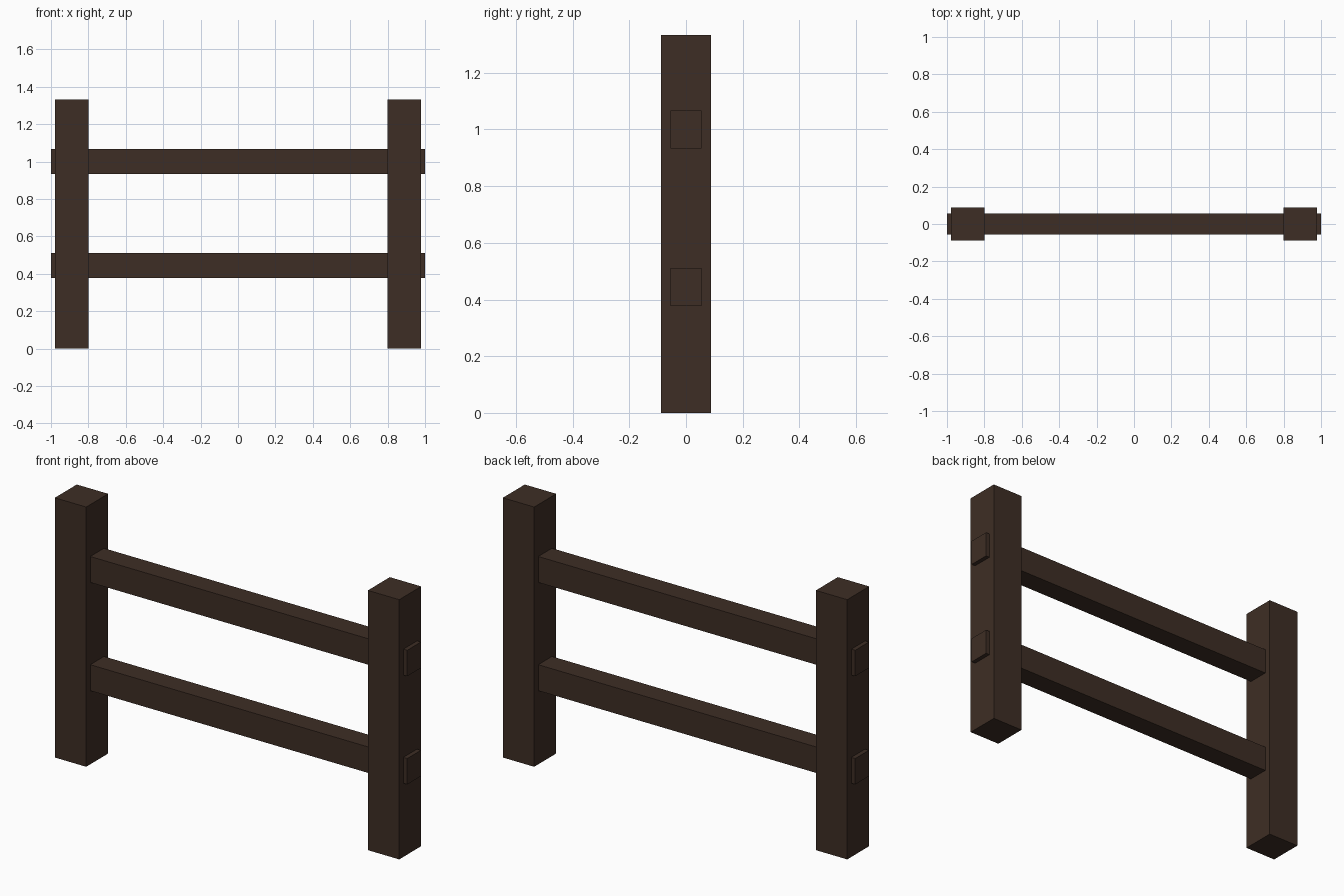
import bpy

if "Cube" in bpy.data.objects:
    bpy.data.objects.remove(bpy.data.objects["Cube"])

# Single dark timber colour
wood = bpy.data.materials.new("dark_brown_wood")
wood.diffuse_color = (0.048, 0.027, 0.018, 1)
wood.use_nodes = True
wood.node_tree.nodes["Principled BSDF"].inputs["Base Color"].default_value = wood.diffuse_color


def beam(name, centre, size):
    bpy.ops.mesh.primitive_cube_add(size=1, location=centre)
    ob = bpy.context.object
    ob.name = name
    ob.scale = size
    bpy.ops.object.transform_apply(location=False, rotation=False, scale=True)
    ob.data.materials.append(wood)
    return ob


# Square upright posts
for side, x in (("left", -0.889), ("right", 0.889)):
    beam(side + "_post", (x, 0, 0.6667), (0.178, 0.178, 1.3333))

# Horizontal rails running through the posts, ends slightly proud
for level, z in (("lower", 0.4444), ("upper", 1.0)):
    beam(level + "_rail", (0, 0, z), (2.0, 0.111, 0.1333))
